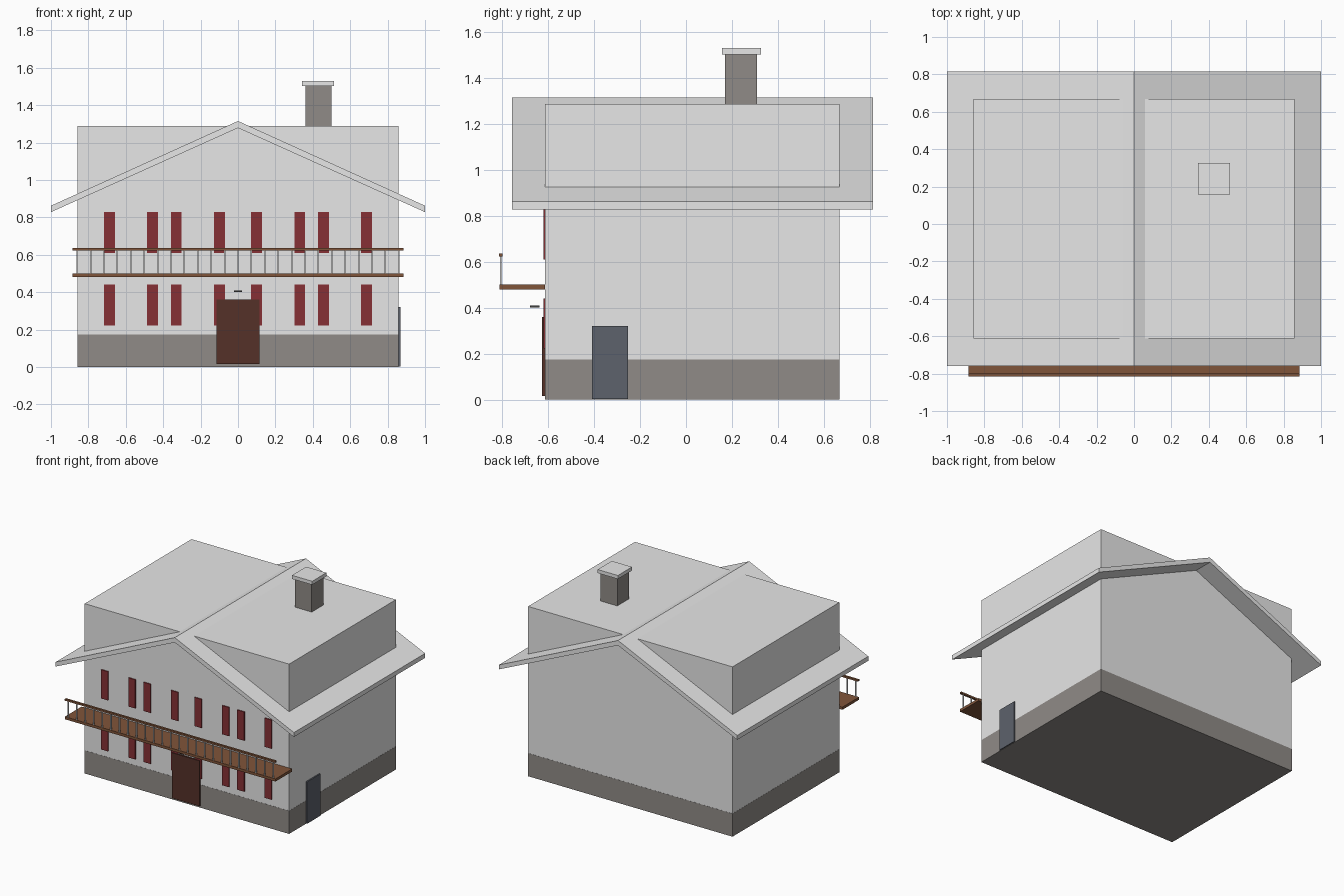
import bpy, bmesh

cube = bpy.data.objects.get("Cube")
if cube:
    bpy.data.objects.remove(cube, do_unlink=True)


def material(name, r, g, b):
    m = bpy.data.materials.new(name)
    m.use_nodes = True
    m.diffuse_color = (r, g, b, 1)
    m.node_tree.nodes["Principled BSDF"].inputs["Base Color"].default_value = (r, g, b, 1)
    return m


plaster = material("pale plaster", 0.8, 0.8, 0.8)
stone = material("warm grey stone", 0.28, 0.26, 0.245)
red = material("shutter red", 0.24, 0.03, 0.036)
dark_wood = material("dark door wood", 0.09, 0.031, 0.022)
wood = material("balcony wood", 0.216, 0.09, 0.042)
steel = material("blue grey steel", 0.11, 0.122, 0.15)
iron = material("dark iron", 0.05, 0.05, 0.05)


def finish(name, bm, mat):
    bmesh.ops.recalc_face_normals(bm, faces=bm.faces)
    mesh = bpy.data.meshes.new(name)
    bm.to_mesh(mesh)
    bm.free()
    mesh.materials.append(mat)
    obj = bpy.data.objects.new(name, mesh)
    bpy.context.collection.objects.link(obj)
    return obj


def box(name, mat, x, y, z):
    """Box given by its (min, max) range along each axis."""
    bm = bmesh.new()
    bmesh.ops.create_cube(bm, size=1)
    for v in bm.verts:
        v.co = [r[0] if c < 0 else r[1] for c, r in zip(v.co, (x, y, z))]
    return finish(name, bm, mat)


def extrude_profile(name, mat, points, y0, y1):
    """Extrude an x-z outline along y."""
    bm = bmesh.new()
    face = bm.faces.new([bm.verts.new((x, y0, z)) for x, z in points])
    new = bmesh.ops.extrude_face_region(bm, geom=[face])["geom"]
    for v in new:
        if isinstance(v, bmesh.types.BMVert):
            v.co.y = y1
    return finish(name, bm, mat)


# House body, with its stone base
FRONT, BACK, SIDE = -0.613, 0.668, 0.858
box("house_body", plaster, (-SIDE, SIDE), (FRONT, BACK), (0.002, 1.288))
box("stone_base", stone, (-SIDE - 0.001, SIDE + 0.001),
    (FRONT - 0.001, BACK + 0.001), (0, 0.175))

# Gabled roof slab
extrude_profile("gable_roof", plaster,
                [(-1, 0.862), (0, 1.315), (1, 0.862), (1, 0.828), (0, 1.278), (-1, 0.828)],
                -0.758, 0.815)

# Chimney
box("chimney_shaft", stone, (0.36, 0.5), (0.17, 0.31), (1.15, 1.505))
box("chimney_cap", plaster, (0.343, 0.513), (0.157, 0.327), (1.503, 1.53))

# Shutters, in two rows across the front
for row, bottom, top in (("lower", 0.223, 0.44), ("upper", 0.61, 0.828)):
    for i, centre in enumerate((0.099, 0.33, 0.457, 0.687)):
        for side, sign in (("left", 1), ("right", -1)):
            x = sign * centre
            box(f"{row}_shutter_{side}_{i + 1}", red, (x - 0.029, x + 0.029),
                (FRONT - 0.008, FRONT + 0.002), (bottom, top))

# Doors and the small lamp over the entrance
box("front_door", dark_wood, (-0.115, 0.115), (-0.626, FRONT + 0.002), (0.015, 0.36))
box("side_door", steel, (SIDE - 0.002, 0.868), (-0.41, -0.252), (0.002, 0.32))
box("entrance_lamp", iron, (-0.021, 0.021), (-0.68, -0.638), (0.401, 0.409))

# Balcony with evenly spaced balusters
box("balcony_floor", wood, (-0.884, 0.884), (-0.813, FRONT), (0.48, 0.5))
box("balcony_rail", wood, (-0.884, 0.884), (-0.815, -0.799), (0.622, 0.635))
POSTS = 25
for i in range(POSTS):
    x = -0.86 + 1.72 * i / (POSTS - 1)
    box(f"baluster_{i + 1}", plaster, (x - 0.004, x + 0.004),
        (-0.811, -0.803), (0.498, 0.624))
